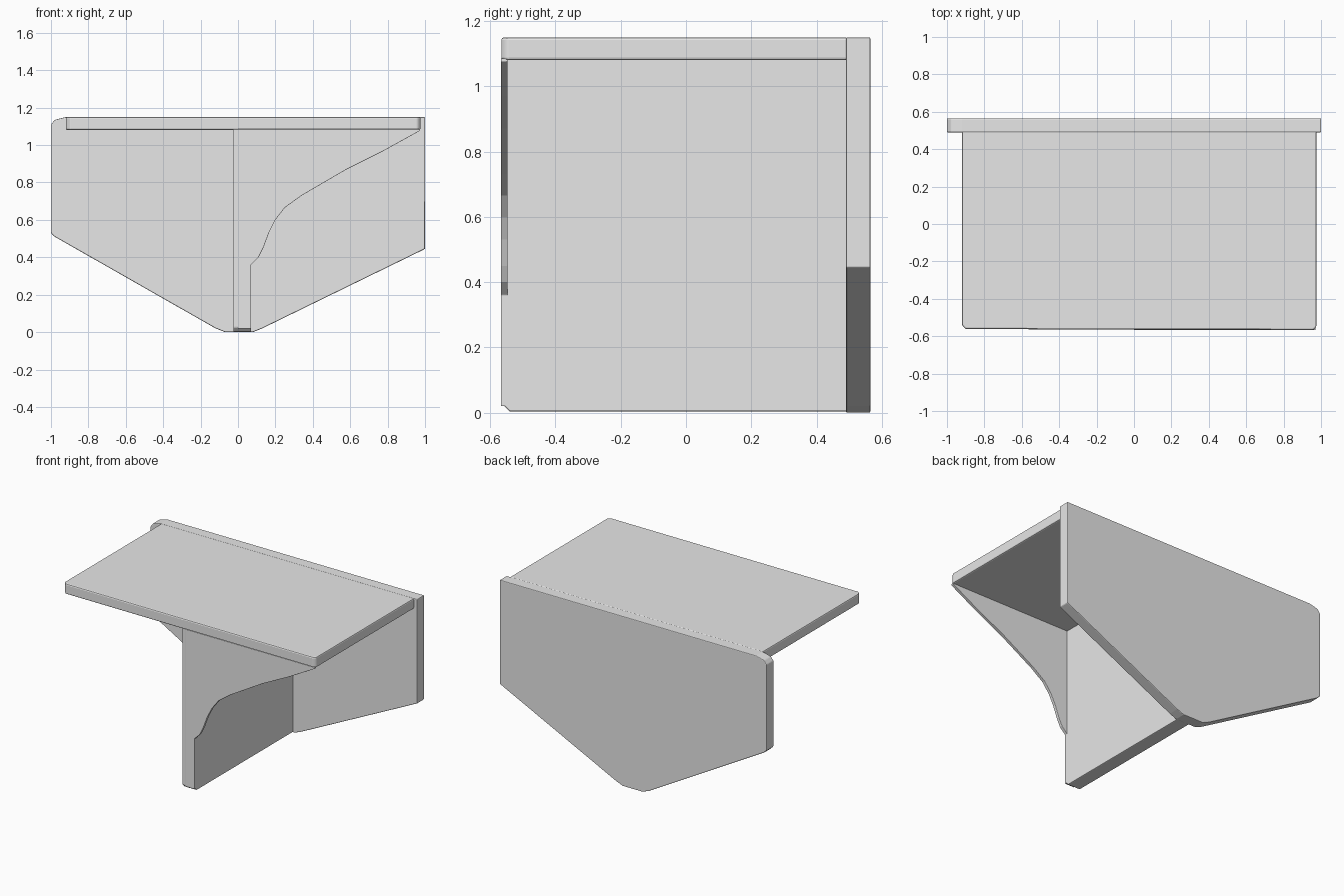
import bpy
import bmesh
from mathutils import Vector

cube = bpy.data.objects.get("Cube")
if cube:
    bpy.data.objects.remove(cube, do_unlink=True)

grey = bpy.data.materials.new("light_grey")
grey.use_nodes = True
grey.diffuse_color = (0.8, 0.8, 0.8, 1)
grey.node_tree.nodes["Principled BSDF"].inputs["Base Color"].default_value = (0.8, 0.8, 0.8, 1)


def slab(name, outline, offset, bevel):
    """Extrude a closed outline of 3D points by an offset, with softened edges."""
    bm = bmesh.new()
    face = bm.faces.new([bm.verts.new(p) for p in outline])
    out = bmesh.ops.extrude_face_region(bm, geom=[face])
    moved = [g for g in out["geom"] if isinstance(g, bmesh.types.BMVert)]
    bmesh.ops.translate(bm, verts=moved, vec=Vector(offset))
    bmesh.ops.recalc_face_normals(bm, faces=bm.faces)
    mesh = bpy.data.meshes.new(name)
    bm.to_mesh(mesh)
    bm.free()
    mesh.materials.append(grey)
    obj = bpy.data.objects.new(name, mesh)
    bpy.context.collection.objects.link(obj)
    mod = obj.modifiers.new("soft_edges", "BEVEL")
    mod.width = bevel
    mod.segments = 2
    mod.limit_method = "ANGLE"
    return obj


def front_outline(points, y):
    return [(x, y, z) for x, z in points]


# Back plate: tapers to a blunt point at the bottom, one clipped top corner
back = [(-1, 0.53), (-0.98, 0.51), (-0.12, 0.02), (-0.07, 0), (0.08, 0), (0.13, 0.02),
        (0.97, 0.43), (1, 0.445), (1, 1.15), (-0.92, 1.15), (-0.98, 1.135), (-1, 1.11)]
slab("back_plate", front_outline(back, 0.49), (0, 0.075, 0), 0.005)

# Horizontal top plate with rounded front left corner
top = [(-0.92, 0.495), (-0.92, -0.54), (-0.9, -0.562), (0.96, -0.566),
       (0.975, -0.55), (0.975, 0.495)]
slab("top_plate", [(x, y, 1.08) for x, y in top], (0, 0, 0.07), 0.008)

# Central upright rib, clipped at its lower front corner
rib = [(0.495, 0.003), (-0.54, 0.003), (-0.562, 0.025), (-0.562, 1.085), (0.495, 1.085)]
slab("centre_rib", [(-0.025, y, z) for y, z in rib], (0.095, 0, 0), 0.005)

# Thin front gusset whose lower edge sweeps out to the end of the top plate
gusset = [(0, 0.02), (0.07, 0.02), (0.07, 0.36), (0.11, 0.4), (0.135, 0.45), (0.165, 0.53),
          (0.2, 0.6), (0.25, 0.665), (0.34, 0.73), (0.58, 0.87), (0.78, 0.97),
          (0.97, 1.075), (0.97, 1.085), (0, 1.085)]
slab("front_gusset", front_outline(gusset, -0.567), (0, 0.02, 0), 0.002)
